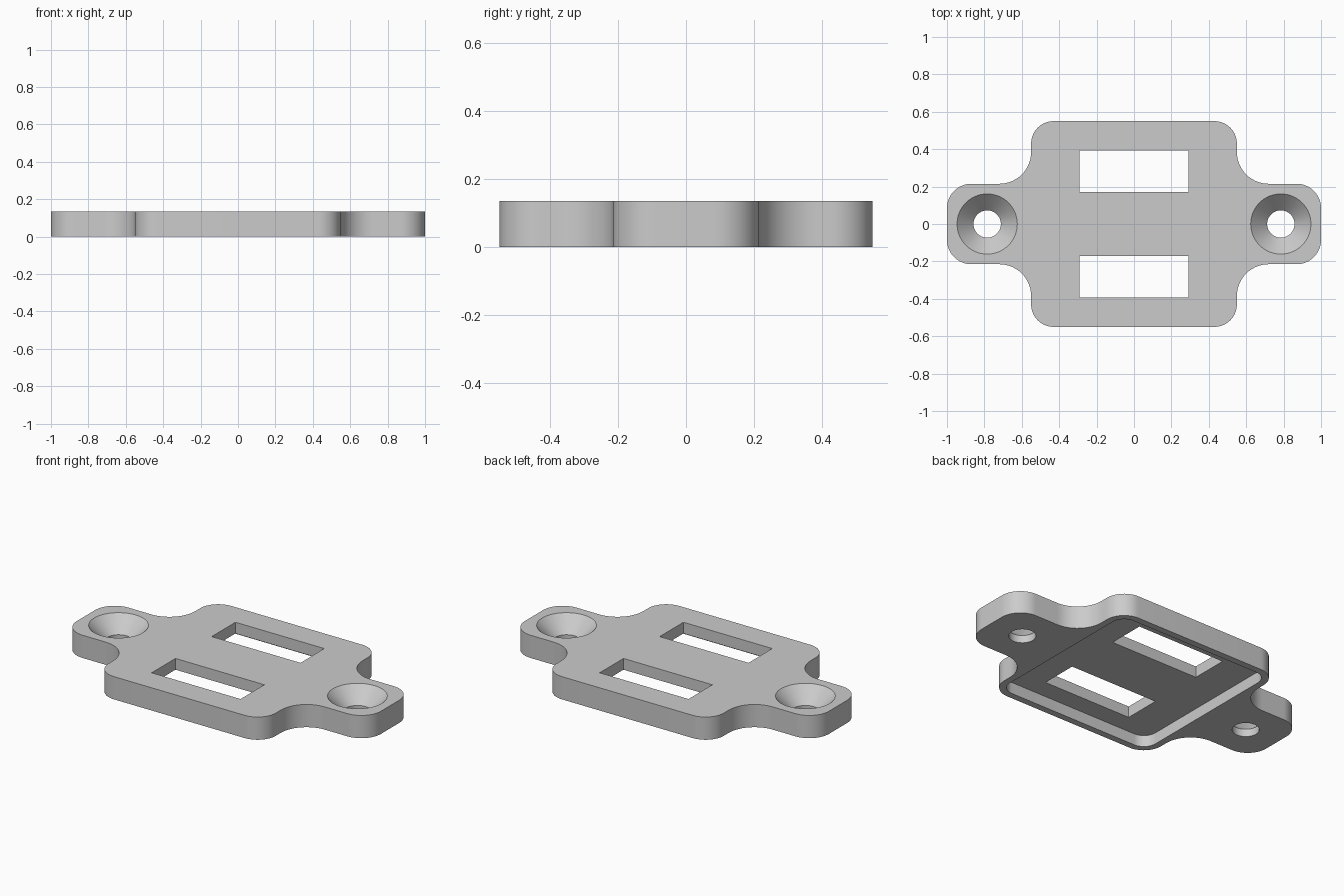
import bpy, bmesh, math
from mathutils import Vector

HEIGHT = 0.135
POCKET = 0.068

cube = bpy.data.objects.get("Cube")
if cube:
    bpy.data.objects.remove(cube, do_unlink=True)

grey = bpy.data.materials.new("plain grey")
grey.use_nodes = True
grey.diffuse_color = (0.6, 0.6, 0.6, 1)
grey.node_tree.nodes["Principled BSDF"].inputs["Base Color"].default_value = (0.6, 0.6, 0.6, 1)


def four_way(quarter):
    """Mirror the corners of one quadrant into a closed outline."""
    back = quarter[::-1]
    return (quarter + [(-x, y, r) for x, y, r in back]
            + [(-x, -y, r) for x, y, r in quarter]
            + [(x, -y, r) for x, y, r in back])


def rounded(corners, steps=14):
    """Replace every square corner (x, y, radius) with an arc."""
    points = []
    for i, (x, y, r) in enumerate(corners):
        p = Vector((x, y))
        if r == 0:
            points.append(p)
            continue
        before = (Vector(corners[i - 1][:2]) - p).normalized()
        after = (Vector(corners[(i + 1) % len(corners)][:2]) - p).normalized()
        centre = p + r * (before + after)
        for k in range(steps + 1):
            a = math.pi / 2 * k / steps
            points.append(centre - r * (after * math.cos(a) + before * math.sin(a)))
    return points


def finish(name, bm):
    bmesh.ops.recalc_face_normals(bm, faces=bm.faces)
    mesh = bpy.data.meshes.new(name)
    bm.to_mesh(mesh)
    bm.free()
    mesh.materials.append(grey)
    obj = bpy.data.objects.new(name, mesh)
    bpy.context.collection.objects.link(obj)
    return obj


def slab(name, points, z0, z1):
    bm = bmesh.new()
    face = bm.faces.new([bm.verts.new((p.x, p.y, z0)) for p in points])
    top = bmesh.ops.extrude_face_region(bm, geom=[face])["geom"]
    bmesh.ops.translate(bm, vec=(0, 0, z1 - z0),
                        verts=[v for v in top if isinstance(v, bmesh.types.BMVert)])
    return finish(name, bm)


def lathe(name, x, profile, sides=64):
    """Closed round solid from (radius, height) rings."""
    bm = bmesh.new()
    rings = [[bm.verts.new((x + r * math.cos(math.tau * k / sides),
                            r * math.sin(math.tau * k / sides), z))
              for k in range(sides)] for r, z in profile]
    for low, high in zip(rings, rings[1:]):
        for k in range(sides):
            n = (k + 1) % sides
            bm.faces.new((low[k], low[n], high[n], high[k]))
    bm.faces.new(rings[0])
    bm.faces.new(rings[-1])
    return finish(name, bm)


# Plate with two mounting ears
plate = slab("mounting_plate",
             rounded(four_way([(1, 0.215, 0.13), (0.55, 0.215, 0.17), (0.55, 0.55, 0.12)])),
             0, HEIGHT)

# Underside pocket
cutters = [slab("pocket_cutter", rounded(four_way([(0.51, 0.51, 0.08)])), -0.1, POCKET)]

for side in (-1, 1):
    # Rectangular window
    y0, y1 = sorted((0.17 * side, 0.393 * side))
    window = [(-0.292, y0, 0), (0.292, y0, 0), (0.292, y1, 0), (-0.292, y1, 0)]
    cutters.append(slab("window_cutter", rounded(window), -0.2, 0.3))
    # Countersunk screw hole
    cutters.append(lathe("screw_hole_cutter", 0.785 * side,
                         [(0.073, -0.1), (0.073, HEIGHT - 0.09),
                          (0.161, HEIGHT), (0.161, 0.3)]))

# Cut the openings
bpy.ops.object.select_all(action="DESELECT")
plate.select_set(True)
bpy.context.view_layer.objects.active = plate
for cutter in cutters:
    cutter.hide_render = True
    cut = plate.modifiers.new(cutter.name, "BOOLEAN")
    cut.operation = "DIFFERENCE"
    cut.solver = "EXACT"
    cut.object = cutter
    bpy.ops.object.modifier_apply(modifier=cut.name)
    bpy.data.objects.remove(cutter, do_unlink=True)

bpy.ops.object.shade_smooth_by_angle(angle=math.radians(30))
